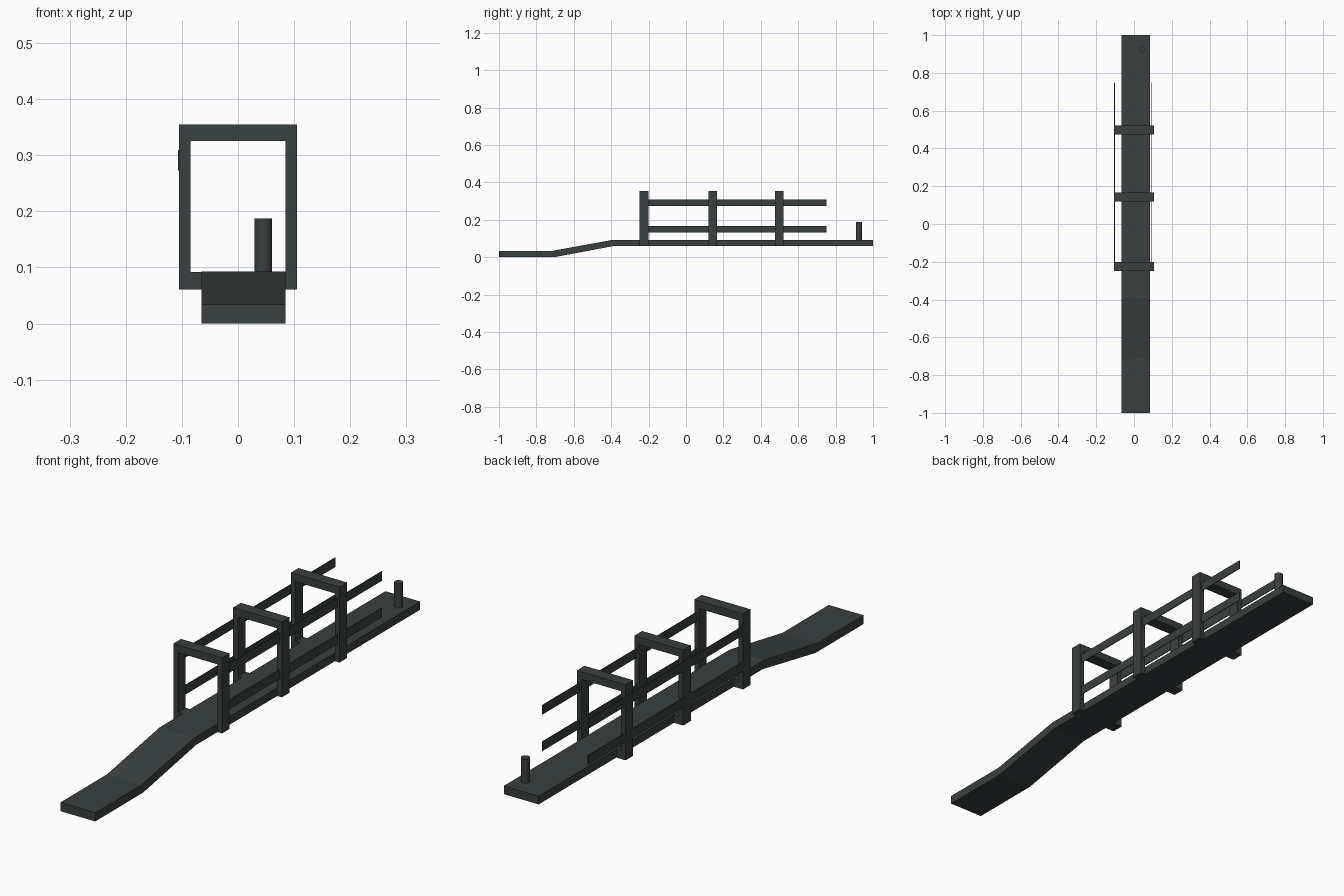
import bpy, bmesh
from mathutils import Vector

if "Cube" in bpy.data.objects:
    bpy.data.objects.remove(bpy.data.objects["Cube"])

mat = bpy.data.materials.new("dark_slate")
mat.diffuse_color = (0.04, 0.052, 0.05, 1)
mat.use_nodes = True
mat.node_tree.nodes["Principled BSDF"].inputs["Base Color"].default_value = mat.diffuse_color


def extrude(name, points, step):
    """Extrude a closed 3D outline along a vector."""
    bm = bmesh.new()
    face = bm.faces.new([bm.verts.new(p) for p in points])
    new = bmesh.ops.extrude_face_region(bm, geom=[face])["geom"]
    bmesh.ops.translate(bm, vec=Vector(step),
                        verts=[g for g in new if isinstance(g, bmesh.types.BMVert)])
    bmesh.ops.recalc_face_normals(bm, faces=bm.faces)
    mesh = bpy.data.meshes.new(name)
    bm.to_mesh(mesh)
    bm.free()
    obj = bpy.data.objects.new(name, mesh)
    bpy.context.collection.objects.link(obj)
    mesh.materials.append(mat)
    return obj


# Deck: side profile with a ramp, extruded across x
deck = [(-1, 0), (-0.705, 0), (-0.38, 0.061), (1, 0.061),
        (1, 0.093), (-0.39, 0.093), (-0.715, 0.034), (-1, 0.034)]
extrude("deck", [(-0.065, y, z) for y, z in deck], (0.15, 0, 0))

# Three portal frames, with a foot bracket reaching the deck on the left
frame = [(-0.105, 0.061), (-0.065, 0.061), (-0.065, 0.092), (-0.085, 0.092),
         (-0.085, 0.325), (0.085, 0.325), (0.085, 0.061), (0.105, 0.061),
         (0.105, 0.355), (-0.105, 0.355)]
for i, y in enumerate((-0.248, 0.12, 0.475)):
    extrude(f"portal_frame_{i + 1}", [(x, y, z) for x, z in frame], (0, 0.047, 0))

# Thin side rails, two per side
rails = {"left_upper_rail": (-0.107, 0.273), "left_lower_rail": (-0.104, 0.131),
         "right_upper_rail": (0.0935, 0.273), "right_lower_rail": (0.0935, 0.131)}
for name, (x, z) in rails.items():
    extrude(name, [(x, -0.23, z), (x, 0.75, z), (x, 0.75, z + 0.036),
                   (x, -0.23, z + 0.036)], (0.003, 0, 0))

# Upright peg at the far end
bpy.ops.mesh.primitive_cylinder_add(vertices=32, radius=0.016, depth=0.107,
                                    location=(0.045, 0.925, 0.1335))
peg = bpy.context.object
peg.name = "peg"
peg.data.materials.append(mat)
bpy.ops.object.shade_smooth_by_angle()
